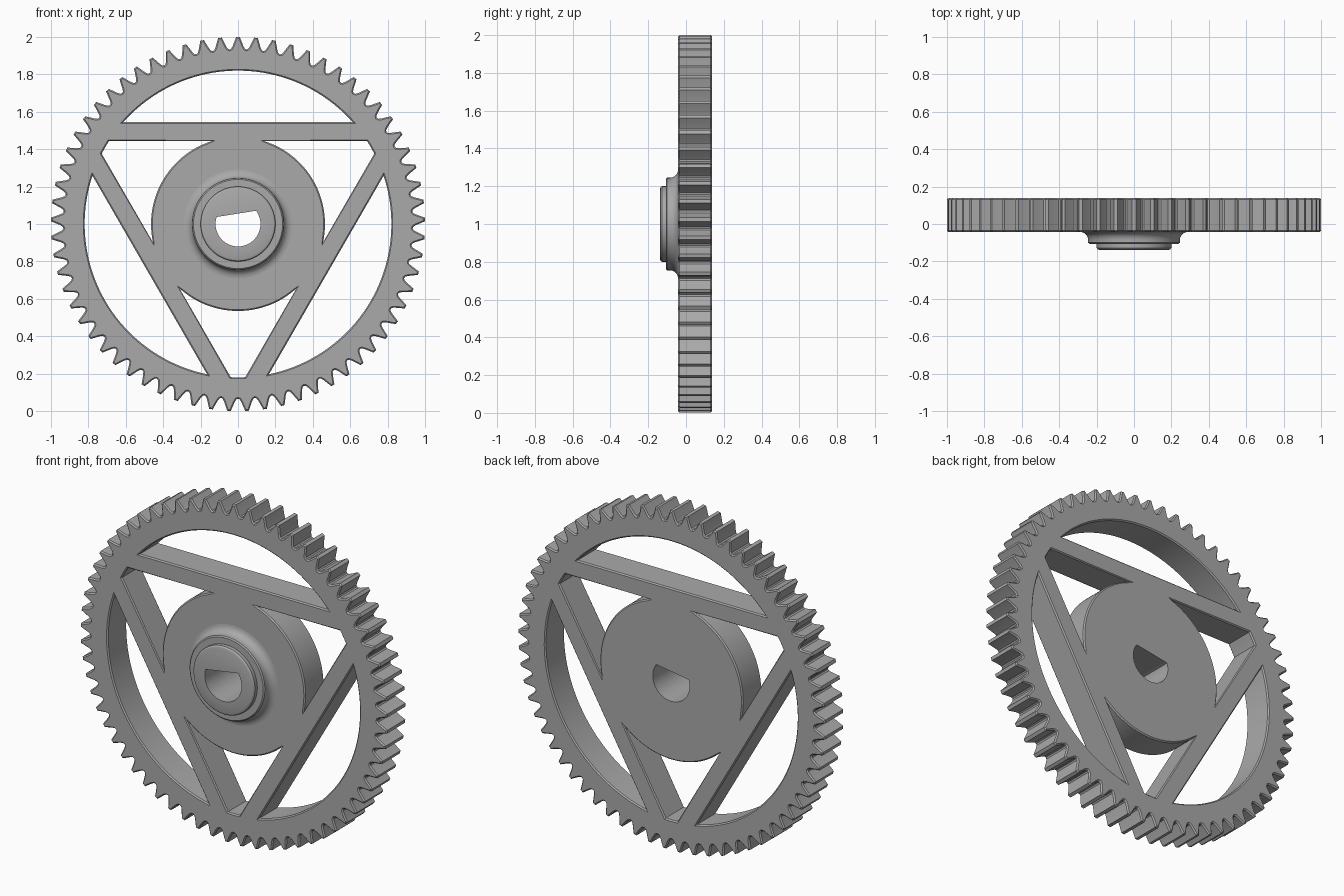
import bpy, bmesh
from math import pi, sin, cos, acos, radians
from mathutils import Vector

cube = bpy.data.objects.get("Cube")
if cube:
    bpy.data.objects.remove(cube)

TEETH = 65
FRONT, BACK, TIP = -0.042, 0.138, -0.138
RIM_IN, HUB, BAR_IN, BAR_OUT = 0.82, 0.465, 0.443, 0.545
CHAMFER = 0.007

grey = bpy.data.materials.new("plain grey")
grey.use_nodes = True
grey.diffuse_color = (0.4, 0.4, 0.4, 1)
grey.node_tree.nodes["Principled BSDF"].inputs["Base Color"].default_value = (0.4, 0.4, 0.4, 1)


def polar(r, a):
    return Vector((r * cos(a), r * sin(a)))


def arc(r, a0, a1, n):
    return [polar(r, a0 + (a1 - a0) * i / n) for i in range(n + 1)]


def inset(loop, d):
    """Shift a loop to its left, into the solid, with limited mitres."""
    out = []
    for i, p in enumerate(loop):
        t0 = (p - loop[i - 1]).normalized()
        t1 = (loop[(i + 1) % len(loop)] - p).normalized()
        n0, n1 = Vector((-t0.y, t0.x)), Vector((-t1.y, t1.x))
        m = (n0 + n1).normalized()
        out.append(p + m * d / max(m.dot(n0), 0.4))
    return out


def ring(bm, loop, y):
    return [bm.verts.new((p.x, y, p.y + 1)) for p in loop]


def bridge(bm, a, b):
    for i in range(len(a)):
        j = (i + 1) % len(a)
        bm.faces.new((a[i], a[j], b[j], b[i]))


def finish(bm, name):
    bmesh.ops.recalc_face_normals(bm, faces=bm.faces)
    mesh = bpy.data.meshes.new(name)
    bm.to_mesh(mesh)
    bm.free()
    obj = bpy.data.objects.new(name, mesh)
    bpy.context.collection.objects.link(obj)
    mesh.materials.append(grey)
    bpy.ops.object.select_all(action='DESELECT')
    obj.select_set(True)
    bpy.context.view_layer.objects.active = obj
    bpy.ops.object.shade_smooth_by_angle(angle=radians(28))


# Toothed outline: one tooth as (fraction of pitch, radius), repeated
tooth = [(-.5, .934), (-.4, .938), (-.31, .952), (-.13, .993), (-.1, 1),
         (.1, 1), (.13, .993), (.31, .952), (.4, .938)]
pitch = 2 * pi / TEETH
outline = [polar(r, pi / 2 + (k + f) * pitch) for k in range(TEETH) for f, r in tooth]

# Windows: three outside the bars, three in the corners between bars and hub
windows = []
seg = acos(BAR_OUT / RIM_IN)
rim_a = pi / 3 - acos(BAR_IN / RIM_IN)
hub_a = pi / 3 - acos(BAR_IN / HUB)
for k in range(3):
    a = pi / 2 + k * 2 * pi / 3
    windows.append(arc(RIM_IN, a + seg, a - seg, 40))
    c = a + pi / 3
    windows.append(arc(RIM_IN, c + rim_a, c - rim_a, 4) + arc(HUB, c - hub_a, c + hub_a, 32))

# D-shaped bore with a slightly tilted flat
N = 144
flat_dir = radians(99)
bore = []
for i in range(N):
    a = -2 * pi * i / N
    c = cos(a - flat_dir)
    bore.append(polar(min(0.12, 0.055 / c) if c > 0.05 else 0.12, a))

# Gear plate: chamfered walls for every loop, then filled front and back
bm = bmesh.new()
caps = ([], [])
for loop, e in [(outline, CHAMFER), (bore, 0)] + [(w, CHAMFER) for w in windows]:
    small = inset(loop, e) if e else loop
    layers = [ring(bm, small, FRONT), ring(bm, small, BACK)]
    if e:
        layers[1:1] = [ring(bm, loop, FRONT + e), ring(bm, loop, BACK - e)]
    for lo, hi in zip(layers, layers[1:]):
        bridge(bm, lo, hi)
    for cap, verts in zip(caps, (layers[0], layers[-1])):
        cap += [bm.edges.get((verts[i - 1], verts[i])) for i in range(len(verts))]
for cap, side in zip(caps, (-1, 1)):
    bmesh.ops.triangle_fill(bm, use_beauty=True, edges=cap, normal=(0, side, 0))
finish(bm, "gear_plate")

# Hub boss: stepped collar with a flared foot, bored through
bm = bmesh.new()
profile = [(.185, TIP), (.194, TIP + .003), (.2, TIP + .01), (.2, -.106),
           (.238, -.106), (.245, -.1), (.245, -.085)]
profile += [(.29 - .045 * cos(t), -.085 + .043 * sin(t))
            for t in [pi / 2 * i / 6 for i in range(1, 7)]]
rings = [ring(bm, bore, FRONT), ring(bm, bore, TIP)]
rings += [ring(bm, [polar(r, -2 * pi * i / N) for i in range(N)], y) for r, y in profile]
for lo, hi in zip(rings, rings[1:]):
    bridge(bm, lo, hi)
finish(bm, "hub_boss")
